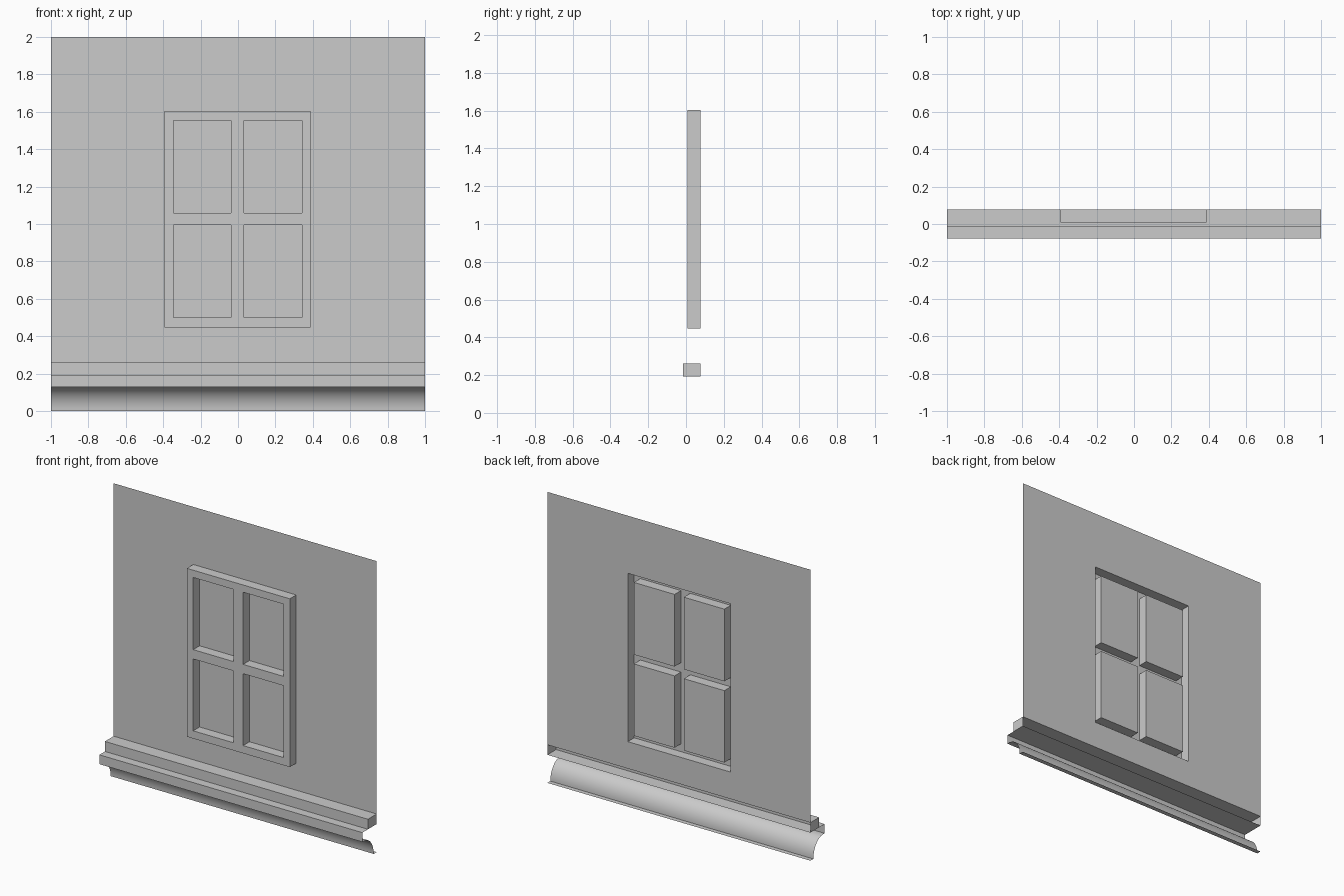
import bpy, bmesh, math

if "Cube" in bpy.data.objects:
    bpy.data.objects.remove(bpy.data.objects["Cube"])

BACK, FRAME_Y, LEDGE_Y, SILL_Y = 0.0775, 0.008, -0.017, -0.0775
LEDGE_TOP, LEDGE_BOTTOM, SILL_BOTTOM = 0.262, 0.193, 0.129


def finish(name, bm, smooth=False):
    bmesh.ops.remove_doubles(bm, verts=bm.verts, dist=1e-5)
    bmesh.ops.recalc_face_normals(bm, faces=bm.faces)
    # open shells: make the front faces point towards -y
    if sum(f.normal.y * f.calc_area() for f in bm.faces) > 0:
        bmesh.ops.reverse_faces(bm, faces=bm.faces)
    me = bpy.data.meshes.new(name)
    bm.to_mesh(me)
    bm.free()
    ob = bpy.data.objects.new(name, me)
    bpy.context.collection.objects.link(ob)
    if smooth:
        bpy.ops.object.select_all(action='DESELECT')
        ob.select_set(True)
        bpy.context.view_layer.objects.active = ob
        bpy.ops.object.shade_smooth_by_angle(angle=math.radians(35))
    return ob


def quad(bm, *pts):
    return bm.faces.new([bm.verts.new(p) for p in pts])


def sweep(bm, profile):
    # stretch a (y, z) profile across the full width
    for (y0, z0), (y1, z1) in zip(profile, profile[1:]):
        quad(bm, (-1, y0, z0), (1, y0, z0), (1, y1, z1), (-1, y1, z1))


# wall sheet with the window frame pushed forward, hollow from behind
xs = [-1, -0.394, -0.346, -0.038, 0.033, 0.342, 0.388, 1]
zs = [LEDGE_TOP, 0.447, 0.5, 0.994, 1.058, 1.554, 1.604, 2]


def depth(i, j):
    inside = 1 <= i <= 5 and 1 <= j <= 5
    pane = i in (2, 4) and j in (2, 4)
    return FRAME_Y if inside and not pane else BACK


bm = bmesh.new()
for i in range(7):
    for j in range(7):
        x0, x1, z0, z1 = xs[i], xs[i + 1], zs[j], zs[j + 1]
        y = depth(i, j)
        quad(bm, (x0, y, z0), (x1, y, z0), (x1, y, z1), (x0, y, z1))
        # step faces between neighbouring cells of different depth
        if i < 6 and depth(i + 1, j) != y:
            n = depth(i + 1, j)
            quad(bm, (x1, y, z0), (x1, n, z0), (x1, n, z1), (x1, y, z1))
        if j < 6 and depth(i, j + 1) != y:
            n = depth(i, j + 1)
            quad(bm, (x0, y, z1), (x1, y, z1), (x1, n, z1), (x0, n, z1))
finish("wall_with_window", bm)

# upper ledge, open at the back with closed ends
bm = bmesh.new()
sweep(bm, [(BACK, LEDGE_TOP), (LEDGE_Y, LEDGE_TOP),
           (LEDGE_Y, LEDGE_BOTTOM), (BACK, LEDGE_BOTTOM)])
for x in (-1, 1):
    quad(bm, (x, BACK, LEDGE_TOP), (x, LEDGE_Y, LEDGE_TOP),
         (x, LEDGE_Y, LEDGE_BOTTOM), (x, BACK, LEDGE_BOTTOM))
finish("upper_ledge", bm)

# lower ledge running into the cove moulding and foot lip, open-ended
cove = [(-0.06 + 0.105 * math.sin(a), SILL_BOTTOM * math.cos(a))
        for a in (math.pi / 2 * k / 14 for k in range(15))]
bm = bmesh.new()
sweep(bm, [(LEDGE_Y, LEDGE_BOTTOM), (SILL_Y, LEDGE_BOTTOM), (SILL_Y, SILL_BOTTOM)]
      + cove + [(BACK, 0)])
finish("cove_moulding", bm, smooth=True)
